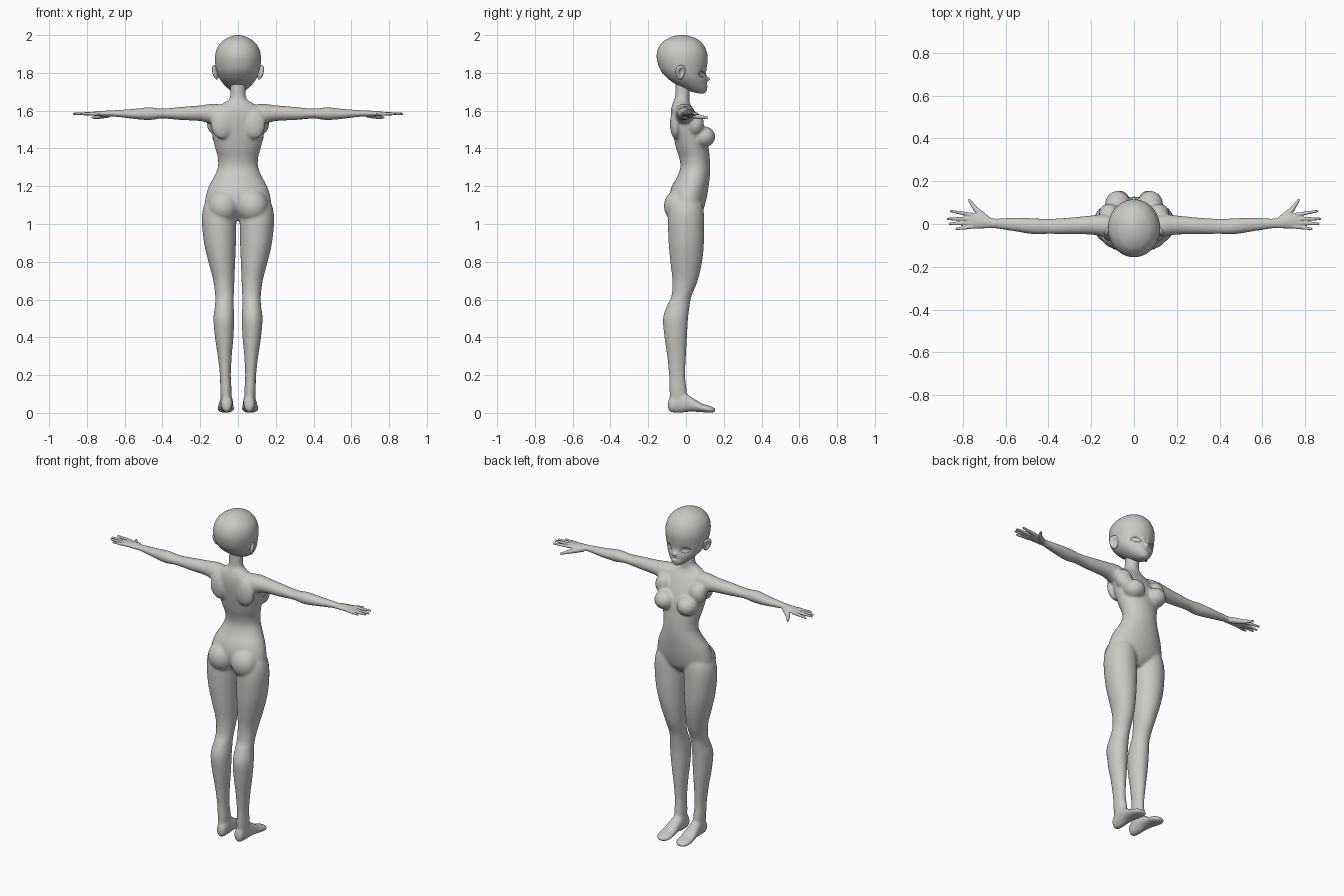
import bpy, bmesh, math
from mathutils import Vector, Matrix
from mathutils.bvhtree import BVHTree

if "Cube" in bpy.data.objects:
    bpy.data.objects.remove(bpy.data.objects["Cube"])

skin = bpy.data.materials.new("warm light grey")
skin.diffuse_color = (0.6, 0.585, 0.56, 1)
skin.use_nodes = True
skin.node_tree.nodes["Principled BSDF"].inputs["Base Color"].default_value = skin.diffuse_color


def spline(rows, steps):
    """Catmull-Rom resampling of a list of equal-length tuples."""
    out = []
    for i in range(len(rows) - 1):
        a, b, c, d = (rows[max(0, min(len(rows) - 1, i + k))] for k in (-1, 0, 1, 2))
        for s in range(steps):
            t = s / steps
            out.append([q + 0.5 * t * (r - p + t * (2 * p - 5 * q + 4 * r - w + t * (3 * (q - r) + w - p)))
                        for p, q, r, w in zip(a, b, c, d)])
    out.append(list(rows[-1]))
    return out


def loft(bm, axis, rows, side=1, seg=40, steps=6):
    """Closed tube along an axis; rows are (position, u low, u high, v low, v high)."""
    rings = []
    for t, u0, u1, v0, v1 in spline(rows, steps):
        ring = []
        for k in range(seg):
            a = 2 * math.pi * k / seg
            u = (u0 + u1) / 2 + (u1 - u0) / 2 * math.cos(a)
            v = (v0 + v1) / 2 + (v1 - v0) / 2 * math.sin(a)
            x, y, z = {'x': (t, u, v), 'y': (u, t, v), 'z': (u, v, t)}[axis]
            ring.append(bm.verts.new((x * side, y, z)))
        rings.append(ring)
    for a, b in zip(rings, rings[1:]):
        for k in range(seg):
            bm.faces.new((a[k], a[(k + 1) % seg], b[(k + 1) % seg], b[k]))
    bm.faces.new(rings[0])
    bm.faces.new(rings[-1])


def ball(bm, center, radii, rot=None):
    m = Matrix.Translation(center) @ (rot or Matrix()) @ Matrix.Diagonal((*radii, 1))
    bmesh.ops.create_uvsphere(bm, u_segments=32, v_segments=20, radius=1, matrix=m)


def limb(bm, a, b, r0, r1):
    """Tapered round-ended finger."""
    a, b = Vector(a), Vector(b)
    d = b - a
    m = Matrix.Translation((a + b) / 2) @ d.to_track_quat('Z', 'Y').to_matrix().to_4x4()
    bmesh.ops.create_cone(bm, cap_ends=True, segments=16, radius1=r0, radius2=r1, depth=d.length, matrix=m)
    ball(bm, a, (r0,) * 3)
    ball(bm, b, (r1,) * 3)


def finish(name, bm, voxel=0, smooth=0):
    bmesh.ops.recalc_face_normals(bm, faces=bm.faces)
    me = bpy.data.meshes.new(name)
    bm.to_mesh(me)
    bm.free()
    me.materials.append(skin)
    for p in me.polygons:
        p.use_smooth = True
    ob = bpy.data.objects.new(name, me)
    bpy.context.collection.objects.link(ob)
    if voxel:
        m = ob.modifiers.new("blend", 'REMESH')
        m.mode, m.voxel_size, m.use_smooth_shade = 'VOXEL', voxel, True
        m = ob.modifiers.new("soften", 'SMOOTH')
        m.factor, m.iterations = 0.5, smooth
    return ob


# Body: torso, neck, arms, legs and feet blended into one skin
body = bmesh.new()
torso = [(1.02, .05, -.03, .05), (1.06, .12, -.065, .085), (1.10, .172, -.085, .1),
         (1.15, .17, -.088, .112), (1.20, .154, -.075, .12), (1.25, .127, -.047, .126),
         (1.30, .107, -.03, .128), (1.35, .107, -.036, .126), (1.40, .12, -.052, .12),
         (1.48, .138, -.07, .105), (1.55, .143, -.08, .075), (1.60, .125, -.08, .045),
         (1.635, .085, -.072, .022), (1.66, .048, -.062, .018), (1.69, .04, -.057, .02),
         (1.77, .04, -.055, .02)]
loft(body, 'z', [(z, -w, w, a, b) for z, w, a, b in torso])

arm = [(.07, -.065, .03, 1.53, 1.632), (.14, -.06, .045, 1.53, 1.636), (.20, -.05, .04, 1.545, 1.628),
       (.30, -.048, .03, 1.55, 1.62), (.40, -.047, .025, 1.558, 1.611), (.47, -.048, .027, 1.55, 1.618),
       (.55, -.036, .03, 1.556, 1.61), (.65, -.021, .026, 1.568, 1.603), (.68, -.02, .028, 1.57, 1.6)]
leg = [(1.16, .03, .14, -.06, .07), (1.10, .012, .18, -.085, .09), (1.02, .009, .191, -.095, .096),
       (.90, .011, .18, -.092, .095), (.80, .015, .157, -.083, .085), (.70, .019, .131, -.072, .062),
       (.62, .022, .121, -.077, .03), (.57, .023, .122, -.1, .02), (.50, .02, .13, -.122, .011),
       (.40, .024, .122, -.114, .005), (.30, .033, .107, -.1, 0), (.20, .038, .096, -.09, -.004),
       (.12, .034, .094, -.088, .004), (.06, .035, .09, -.085, .01)]
foot = [(-.096, .05, .07, .025, .055), (-.082, .033, .087, .004, .085), (-.03, .028, .093, 0, .115),
        (.02, .026, .1, .006, .09), (.08, .021, .108, .004, .052), (.13, .023, .106, 0, .036),
        (.155, .045, .085, .005, .023)]
for s in (1, -1):
    loft(body, 'x', arm, s)
    loft(body, 'z', leg, s)
    loft(body, 'y', foot, s)
    ball(body, (s * .078, -.038, 1.095), (.082, .079, .088))       # seat
    ball(body, (s * .076, .092, 1.462), (.06, .063, .056))         # chest
    ball(body, (s * .115, .05, 1.53), (.05, .045, .06))            # front of shoulder
    ball(body, (s * .085, -.055, 1.53), (.06, .03, .08))           # shoulder blade
finish("body", body, 0.007, 9)

# Hands: palm, four fingers and a thumb
fingers = [(.76, .043, .856, .06), (.77, .024, .87, .024), (.768, .005, .862, .001), (.755, -.012, .83, -.023)]
palm = [(.64, -.018, .024, 1.57, 1.601), (.68, -.02, .03, 1.57, 1.6), (.72, -.021, .044, 1.57, 1.599),
        (.76, -.021, .052, 1.573, 1.595), (.78, -.015, .045, 1.577, 1.591)]
for s, name in ((1, "right_hand"), (-1, "left_hand")):
    hand = bmesh.new()
    loft(hand, 'x', palm, s)
    for x0, y0, x1, y1 in fingers:
        limb(hand, (s * x0, y0, 1.584), (s * x1, y1, 1.583), .0105, .0062)
    limb(hand, (s * .69, .022, 1.58), (s * .74, .068, 1.568), .018, .0125)
    limb(hand, (s * .74, .068, 1.568), (s * .771, .113, 1.563), .0125, .006)
    finish(name, hand, 0.0035, 4)

# Head: egg-shaped loft with sculpted sockets, nose and mouth
head = bmesh.new()
skull = [(1.692, .012, .065, .095), (1.70, .03, .03, .107), (1.72, .056, -.02, .112), (1.75, .084, -.07, .111),
         (1.78, .103, -.107, .11), (1.82, .116, -.138, .11), (1.88, .122, -.155, .115),
         (1.93, .111, -.147, .103), (1.965, .085, -.122, .078), (1.985, .056, -.09, .046),
         (1.996, .028, -.058, .014), (2.0, .006, -.032, -.012)]
loft(head, 'z', [(z, -w, w, a, b) for z, w, a, b in skull], seg=96, steps=8)
# (x, z, width, height, depth)
dents = [(.054, 1.795, .026, .02, -.013), (-.054, 1.795, .026, .02, -.013), (0, 1.768, .010, .011, .019),
         (0, 1.795, .012, .025, -.004), (0, 1.738, .018, .004, -.005), (0, 1.729, .013, .005, .003)]
for v in head.verts:
    if v.co.y > .02:
        v.co.y += sum(d * math.exp(-((v.co.x - x) / w) ** 2 - ((v.co.z - z) / h) ** 2)
                      for x, z, w, h, d in dents)
surface = BVHTree.FromBMesh(head)
finish("head", head)

# Eyelid rims: fine arcs resting on the face
for s, side in ((1, "right"), (-1, "left")):
    for part, rise, r in (("upper_eyelid", .016, .0026), ("lower_eyelid", -.014, .0016)):
        cu = bpy.data.curves.new(f"{side}_{part}", 'CURVE')
        cu.dimensions, cu.bevel_depth, cu.bevel_resolution = '3D', r, 2
        sp = cu.splines.new('POLY')
        sp.points.add(12)
        for i, p in enumerate(sp.points):
            t = i / 6 - 1
            x, z = s * (.056 + .028 * t), 1.792 + rise * (1 - t * t) + .003 * t
            hit = surface.ray_cast(Vector((x, 1, z)), Vector((0, -1, 0)))[0]
            p.co = (x, hit.y if hit else .09, z, 1)
            p.radius = 1.1 - .7 * abs(t)
        cu.materials.append(skin)
        bpy.context.collection.objects.link(bpy.data.objects.new(cu.name, cu))

# Ears: tilted discs with a hollow on the front-facing side
for s, name in ((1, "right_ear"), (-1, "left_ear")):
    ear = bmesh.new()
    rot = Matrix.Rotation(s * .5, 4, 'Z') @ Matrix.Rotation(s * .2, 4, 'Y')
    ball(ear, (0, 0, 0), (.012, .028, .039))
    for v in ear.verts:
        q = (v.co.y / .019) ** 2 + (v.co.z / .028) ** 2
        if v.co.x * s > 0 and q < 1:
            v.co.x -= s * .012 * (1 - q)
        v.co.y *= 1 + v.co.z * 6
    ear.transform(Matrix.Translation((s * .119, -.03, 1.803)) @ rot)
    finish(name, ear)
